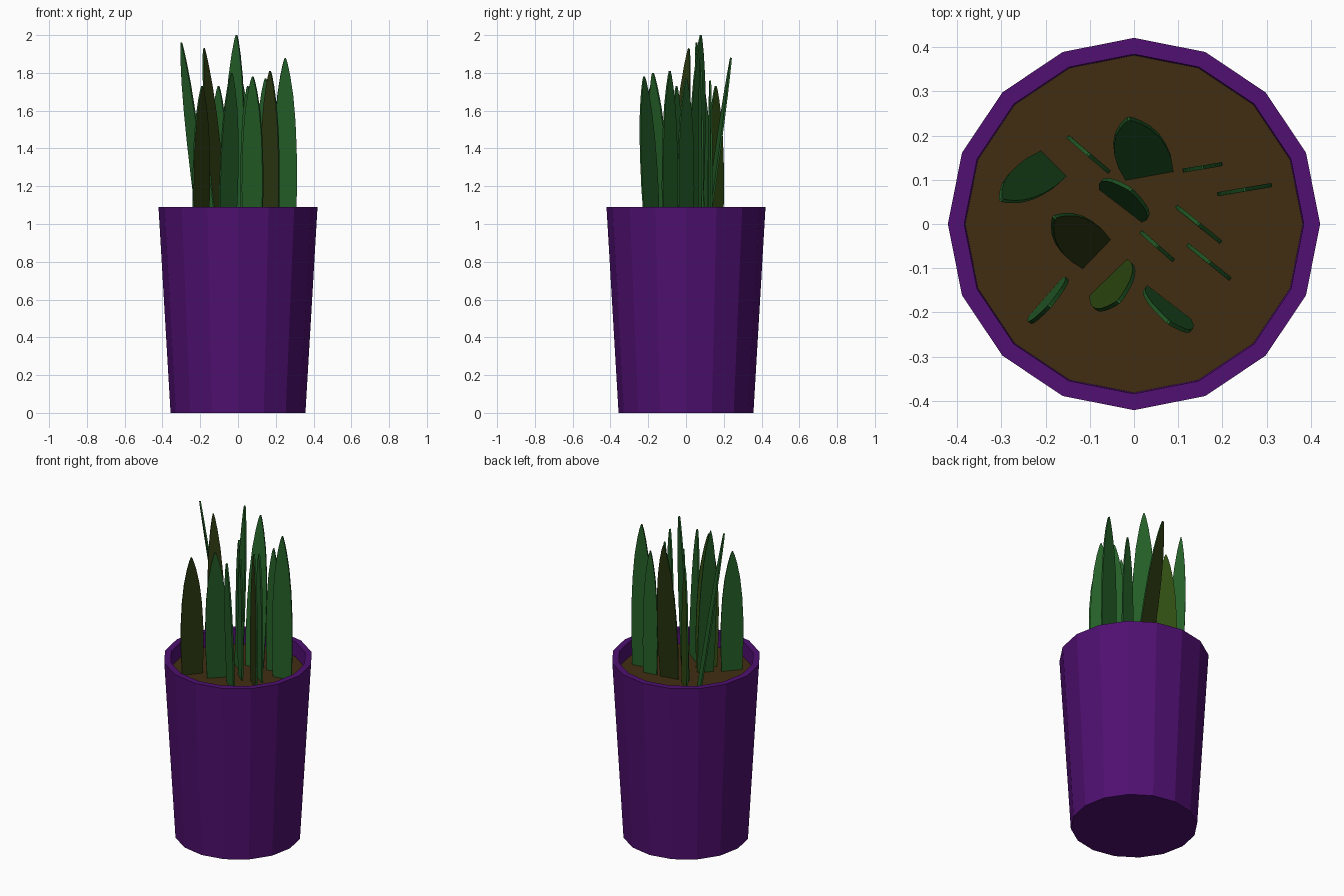
import bpy, bmesh, math
from mathutils import Vector

if "Cube" in bpy.data.objects:
    bpy.data.objects.remove(bpy.data.objects["Cube"])


def material(name, rgb):
    m = bpy.data.materials.new(name)
    m.diffuse_color = (*rgb, 1)
    m.use_nodes = True
    m.node_tree.nodes["Principled BSDF"].inputs["Base Color"].default_value = m.diffuse_color
    return m


PURPLE = material("purple", (0.080, 0.005, 0.165))
SOIL = material("soil_brown", (0.052, 0.027, 0.006))
GREEN = material("leaf_green", (0.018, 0.115, 0.021))
OLIVE = material("olive", (0.030, 0.075, 0.006))
DARK = material("dark_olive", (0.024, 0.038, 0.005))


def finish(name, bm, mats):
    bmesh.ops.recalc_face_normals(bm, faces=bm.faces)
    mesh = bpy.data.meshes.new(name)
    bm.to_mesh(mesh)
    bm.free()
    for m in mats:
        mesh.materials.append(m)
    ob = bpy.data.objects.new(name, mesh)
    bpy.context.collection.objects.link(ob)
    return ob


def lathe(name, profile, mat, sides=16):
    """Flat-sided turned shape, capped at both ends of the profile."""
    bm = bmesh.new()
    rings = [[bm.verts.new((r * math.cos(math.tau * i / sides),
                            r * math.sin(math.tau * i / sides), z))
              for i in range(sides)] for r, z in profile]
    for a, b in zip(rings, rings[1:]):
        for i in range(sides):
            j = (i + 1) % sides
            bm.faces.new((a[i], a[j], b[j], b[i]))
    bm.faces.new(rings[0])
    bm.faces.new(rings[-1])
    return finish(name, bm, [mat])


# Tapered pot with a thin rim, and the soil inside it
lathe("pot", [(0.357, 0), (0.421, 1.09), (0.384, 1.09), (0.381, 0.985)], PURPLE)
lathe("soil", [(0.380, 0.985), (0.382, 1.0)], SOIL)

# Blade outline: fraction of height, fraction of full width
OUTLINE = [(0, 0.9), (0.25, 1), (0.45, 0.97), (0.62, 0.87),
           (0.78, 0.67), (0.9, 0.4), (0.97, 0.18), (1, 0.04)]


def leaf(name, p, q, tip, front, back, thick=0.009, base=0.985):
    """Flat pointed blade standing on the line p-q and leaning to the tip."""
    p, q = Vector((*p, base)), Vector((*q, base))
    mid, half, tip = (p + q) / 2, (q - p) / 2, Vector(tip)
    n = half.cross(tip - mid).normalized()
    if n.y > 0:
        n = -n
    bm = bmesh.new()
    sheets = []
    for s in (1, -1):
        left, right = [], []
        for t, w in OUTLINE:
            c = mid.lerp(tip, t) + n * s * thick / 2
            left.append(bm.verts.new(c - half * w))
            right.append(bm.verts.new(c + half * w))
        loop = left + right[::-1]
        bm.faces.new(loop)
        sheets.append(loop)
    a, b = sheets
    for i in range(len(a)):
        j = (i + 1) % len(a)
        bm.faces.new((a[i], a[j], b[j], b[i]))
    bm.normal_update()
    ob = finish(name, bm, [GREEN, front, back])
    # front side, back side and edges are coloured by direction
    for f in ob.data.polygons:
        d = f.normal.dot(n)
        f.material_index = 1 if d > 0.9 else 2 if d < -0.9 else 0


LEAVES = [
    ((-0.215, 0.167), (-0.151, 0.103), (-0.300, 0.055, 1.96), GREEN, GREEN),
    ((-0.150, 0.198), (-0.055, 0.117), (-0.103, 0.157, 1.73), GREEN, OLIVE),
    ((-0.025, 0.100), (0.095, 0.122), (-0.012, 0.238, 1.88), GREEN, DARK),
    ((0.110, 0.121), (0.200, 0.136), (0.155, 0.128, 1.76), GREEN, GREEN),
    ((0.188, 0.067), (0.312, 0.088), (0.250, 0.078, 1.88), GREEN, GREEN),
    ((0.095, 0.040), (0.197, -0.042), (0.146, 0.000, 1.77), GREEN, GREEN),
    ((-0.082, 0.085), (0.025, 0.003), (-0.008, 0.078, 2.00), GREEN, GREEN),
    ((-0.121, -0.103), (-0.051, -0.030), (-0.180, 0.015, 1.93), DARK, GREEN),
    ((0.015, -0.017), (0.090, -0.083), (0.052, -0.050, 1.73), GREEN, GREEN),
    ((0.120, -0.046), (0.218, -0.125), (0.170, -0.086, 1.81), DARK, GREEN),
    ((-0.240, -0.217), (-0.153, -0.118), (-0.190, -0.185, 1.73), DARK, GREEN),
    ((-0.102, -0.168), (-0.008, -0.077), (-0.034, -0.175, 1.80), GREEN, OLIVE),
    ((0.022, -0.138), (0.132, -0.222), (0.078, -0.222, 1.78), GREEN, GREEN),
]
for k, args in enumerate(LEAVES, 1):
    leaf(f"leaf_{k:02d}", *args)
